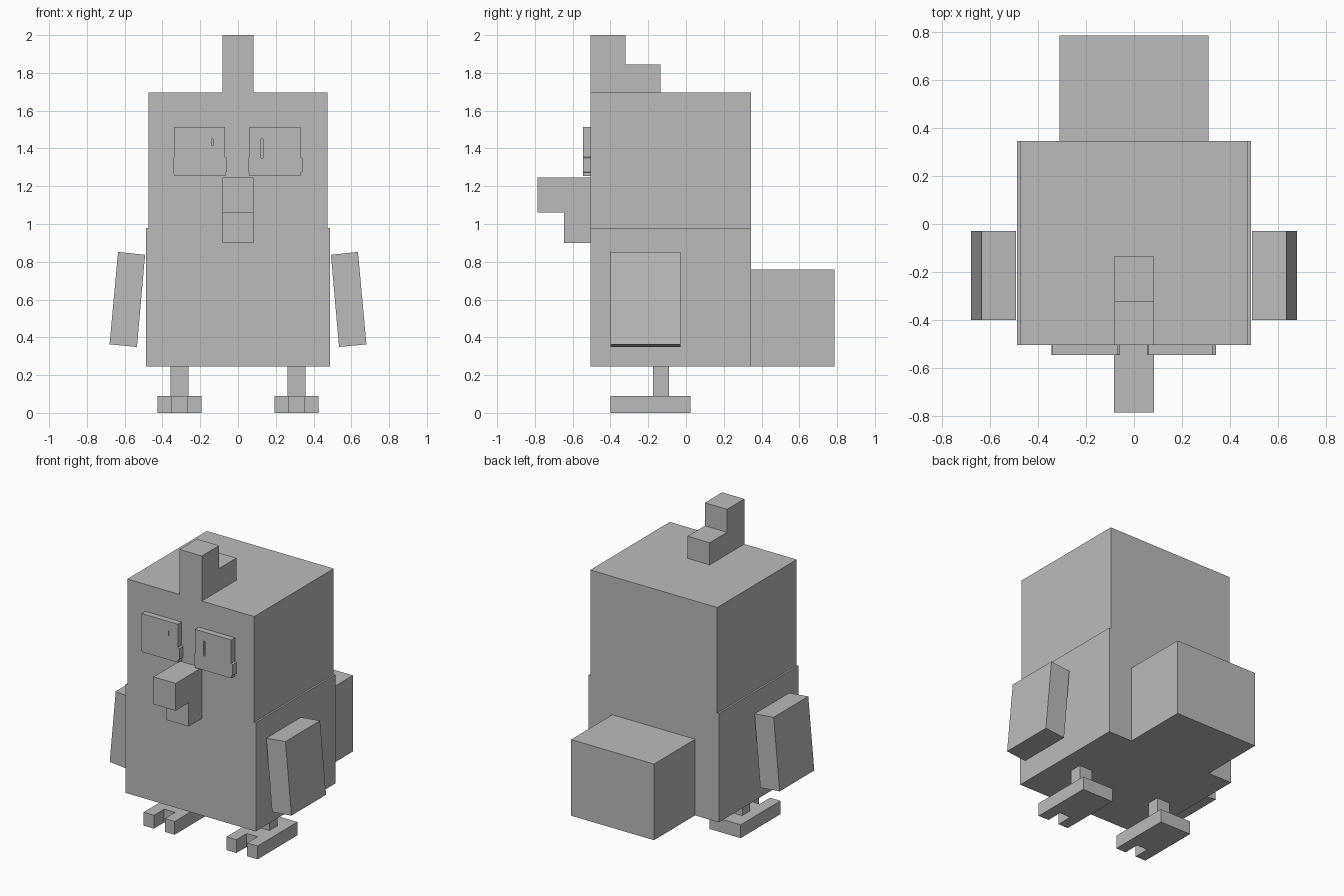
import bpy
import bmesh
from mathutils import Vector

cube = bpy.data.objects.get("Cube")
if cube:
    bpy.data.objects.remove(cube)

GREY = (0.5, 0.5, 0.5, 1)
grey = bpy.data.materials.new("plain grey")
grey.use_nodes = True
grey.diffuse_color = GREY
grey.node_tree.nodes["Principled BSDF"].inputs["Base Color"].default_value = GREY


def prism(name, outline, axis, lo, hi):
    """Extrude a 2D outline along axis x, y or z from lo to hi."""
    def place(a, b):
        return {"x": (lo, a, b), "y": (a, lo, b), "z": (a, b, lo)}[axis]
    bm = bmesh.new()
    face = bm.faces.new([bm.verts.new(place(a, b)) for a, b in outline])
    step = Vector([(hi - lo) * (axis == k) for k in "xyz"])
    ext = bmesh.ops.extrude_face_region(bm, geom=[face], use_keep_orig=True)
    verts = [g for g in ext["geom"] if isinstance(g, bmesh.types.BMVert)]
    bmesh.ops.translate(bm, vec=step, verts=verts)
    bmesh.ops.recalc_face_normals(bm, faces=bm.faces)
    mesh = bpy.data.meshes.new(name)
    bm.to_mesh(mesh)
    bm.free()
    mesh.materials.append(grey)
    obj = bpy.data.objects.new(name, mesh)
    bpy.context.collection.objects.link(obj)
    return obj


def box(name, x, y, z):
    return prism(name, [(x[0], y[0]), (x[1], y[0]), (x[1], y[1]), (x[0], y[1])],
                 "z", z[0], z[1])


FRONT, BACK, BASE = -0.505, 0.345, 0.245

# Body, head and tail
box("body", (-0.487, 0.487), (FRONT, BACK), (BASE, 0.98))
box("head", (-0.475, 0.475), (FRONT, BACK), (0.98, 1.695))
box("tail", (-0.31, 0.31), (BACK, 0.785), (BASE, 0.76))

# Stepped crest and hooked beak
prism("crest", [(FRONT, 1.695), (FRONT, 2), (-0.32, 2), (-0.32, 1.845),
                (-0.135, 1.845), (-0.135, 1.695)], "x", -0.083, 0.083)
prism("beak", [(FRONT, 1.245), (-0.785, 1.245), (-0.785, 1.06), (-0.645, 1.06),
               (-0.645, 0.9), (FRONT, 0.9)], "x", -0.083, 0.083)

# Eyes share one outline; each has its own narrow pupil slot
eye = [(-0.339, 1.513), (-0.069, 1.513), (-0.069, 1.354), (-0.058, 1.35),
       (-0.058, 1.275), (-0.067, 1.273), (-0.067, 1.254), (-0.337, 1.254),
       (-0.344, 1.28), (-0.344, 1.35), (-0.339, 1.356)]
for side, shift, slot_x, slot_z in (("right", 0, (-0.139, -0.133), (1.415, 1.45)),
                                    ("left", 0.399, (0.123, 0.133), (1.35, 1.45))):
    obj = prism(side + "_eye", [(x + shift, z) for x, z in eye], "y", -0.545, FRONT)
    cutter = box("pupil_cutter", slot_x, (-0.6, -0.5), slot_z)
    cutter.hide_render = True
    mod = obj.modifiers.new("pupil", "BOOLEAN")
    mod.operation = "DIFFERENCE"
    mod.object = cutter
    bpy.context.view_layer.objects.active = obj
    bpy.ops.object.modifier_apply(modifier=mod.name)
    bpy.data.objects.remove(cutter)

# Tilted wings, legs and two-toed feet on both sides
wing = [(0.492, 0.837), (0.635, 0.852), (0.68, 0.363), (0.535, 0.349)]
foot = [(0.194, -0.4), (0.268, -0.4), (0.268, -0.29), (0.349, -0.29),
        (0.349, -0.4), (0.427, -0.4), (0.427, 0.025), (0.194, 0.025)]
for side, s in (("left", 1), ("right", -1)):
    prism(side + "_wing", [(s * x, z) for x, z in wing], "y", -0.4, -0.03)
    box(side + "_leg", (s * 0.262, s * 0.358), (-0.175, -0.09), (0.09, BASE))
    prism(side + "_foot", [(s * x, y) for x, y in foot], "z", 0, 0.09)
